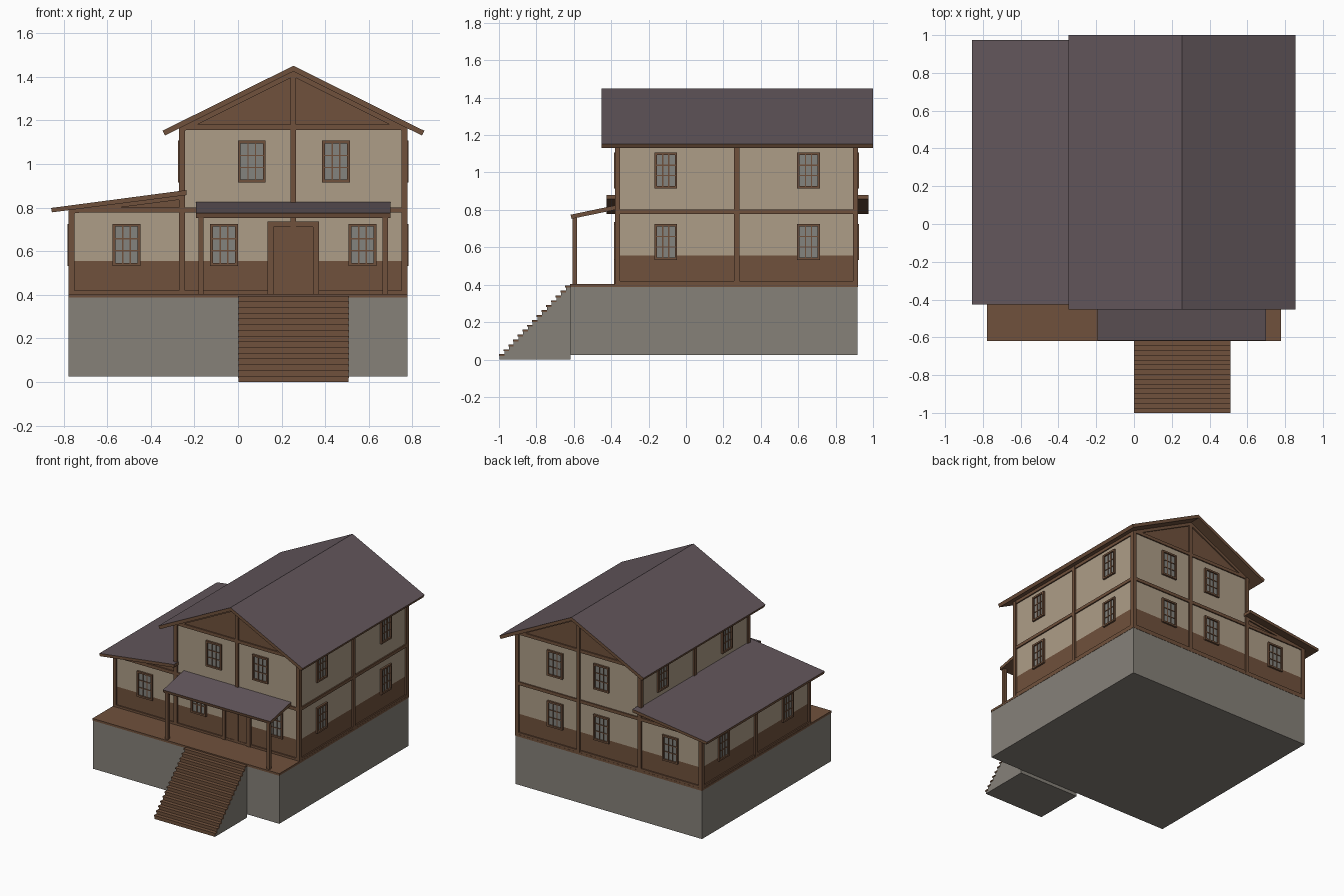
import bpy, bmesh
from mathutils import Matrix, Vector

if "Cube" in bpy.data.objects:
    bpy.data.objects.remove(bpy.data.objects["Cube"])


def material(name, r, g, b):
    lin = [((c / 255 + 0.055) / 1.055) ** 2.4 for c in (r, g, b)]
    m = bpy.data.materials.new(name)
    m.diffuse_color = (*lin, 1)
    m.use_nodes = True
    m.node_tree.nodes["Principled BSDF"].inputs["Base Color"].default_value = m.diffuse_color
    return m


WOOD = material("brown wood", 112, 81, 60)
PLASTER = material("cream plaster", 174, 157, 135)
ROOF = material("purple grey roof", 98, 86, 91)
STONE = material("grey stone", 134, 129, 121)
GLASS = material("window glass", 131, 131, 126)


def finish(name, bm, mats, rule=None):
    bmesh.ops.recalc_face_normals(bm, faces=bm.faces)
    bm.normal_update()
    if rule:
        for f in bm.faces:
            f.material_index = rule(f)
    me = bpy.data.meshes.new(name)
    bm.to_mesh(me)
    bm.free()
    for m in mats:
        me.materials.append(m)
    ob = bpy.data.objects.new(name, me)
    bpy.context.collection.objects.link(ob)
    return ob


def boxes(name, items, mat):
    """One object from many (x0, x1, y0, y1, z0, z1) boxes."""
    bm = bmesh.new()
    for x0, x1, y0, y1, z0, z1 in items:
        c = Vector(((x0 + x1) / 2, (y0 + y1) / 2, (z0 + z1) / 2))
        s = Matrix.Diagonal((x1 - x0, y1 - y0, z1 - z0, 1))
        bmesh.ops.create_cube(bm, size=1, matrix=Matrix.Translation(c) @ s)
    return finish(name, bm, [mat])


def prism(name, pts, axis, a, b, mats, rule=None, cuts=()):
    """Profile of (u, z) points extruded along x or y, cut at given heights."""
    bm = bmesh.new()
    put = (lambda u, z, t: (u, t, z)) if axis == 'y' else (lambda u, z, t: (t, u, z))
    vs = [bm.verts.new(put(u, z, a)) for u, z in pts]
    face = bm.faces.new(vs)
    ext = bmesh.ops.extrude_face_region(bm, geom=[face])['geom']
    bmesh.ops.translate(bm, vec=put(0, 0, b - a),
                        verts=[g for g in ext if isinstance(g, bmesh.types.BMVert)])
    for h in cuts:
        bmesh.ops.bisect_plane(bm, geom=bm.verts[:] + bm.edges[:] + bm.faces[:],
                               plane_co=(0, 0, h), plane_no=(0, 0, 1))
    return finish(name, bm, mats, rule)


# Wall planes: (axis of the normal, position, outward sign)
FRONT, BACK = ('y', -0.37, -1), ('y', 0.91, 1)
RIGHT, MAIN_LEFT, WING_LEFT = ('x', 0.768, 1), ('x', -0.26, -1), ('x', -0.767, -1)


def on_wall(wall, u0, u1, z0, z1, depth):
    axis, p, s = wall
    d0, d1 = sorted((p - s * 0.005, p + s * depth))
    return (u0, u1, d0, d1, z0, z1) if axis == 'y' else (d0, d1, u0, u1, z0, z1)


# Foundation and deck
boxes("foundation", [(-0.776, 0.776, -0.617, 0.918, 0.025, 0.39)], STONE)
boxes("deck", [(-0.778, 0.778, -0.62, 0.92, 0.388, 0.404)], WOOD)

# Stairs: stone block with wooden treads and risers
N, Y0, Y1, TOP = 15, -0.997, -0.617, 0.393
run, rise = (Y1 - Y0) / N, TOP / N
steps = [(Y1, 0), (Y0, 0)]
for i in range(N):
    steps += [(Y0 + i * run, (i + 1) * rise), (Y0 + (i + 1) * run, (i + 1) * rise)]
prism("stairs", steps, 'x', 0.003, 0.507, [STONE, WOOD],
      lambda f: 1 if f.normal.z > 0.5 or f.normal.y < -0.5 else 0)
boxes("stair_treads", [(0, 0.51, Y0 + i * run - 0.004, Y0 + (i + 1) * run,
                        (i + 1) * rise - 0.008, (i + 1) * rise + 0.002)
                       for i in range(N)], WOOD)


# Walls: brown dado below, plaster between, brown gable above
def banded(top):
    def rule(f):
        z = f.calc_center_median().z
        return 0 if z < 0.556 or z > top else 1
    return rule


prism("main_walls", [(-0.26, 0.4), (0.768, 0.4), (0.768, 1.17), (0.254, 1.43), (-0.26, 1.17)],
      'y', -0.37, 0.91, [WOOD, PLASTER], banded(1.165), (0.556, 1.165))
prism("wing_walls", [(-0.767, 0.4), (-0.25, 0.4), (-0.25, 0.862), (-0.767, 0.792)],
      'y', -0.37, 0.91, [WOOD, PLASTER], banded(0.79), (0.556, 0.79))

# Roofs: tiles on top, wood on edges and underside
tiles = lambda f: 1 if f.normal.z > 0.3 else 0
C = 0.254
prism("main_roof", [(C - 0.6, 1.152), (C, 1.45), (C + 0.6, 1.152), (C + 0.589, 1.13),
                    (C, 1.424), (C - 0.589, 1.13)], 'y', -0.452, 1.0, [WOOD, ROOF], tiles)
prism("wing_roof", [(-0.857, 0.798), (-0.236, 0.88), (-0.236, 0.857), (-0.853, 0.778)],
      'y', -0.425, 0.975, [WOOD, ROOF], tiles)
prism("porch_roof", [(-0.617, 0.774), (-0.365, 0.827), (-0.365, 0.803), (-0.612, 0.752)],
      'x', -0.193, 0.7, [WOOD, ROOF], tiles)
boxes("porch_posts", [(x - 0.012, x + 0.012, -0.606, -0.584, 0.4, 0.764)
                      for x in (-0.17, 0.675)], WOOD)

# Corner posts
posts = [(x - 0.014, x + 0.014, y - 0.014, y + 0.014, 0.4, top)
         for x, top in ((-0.256, 1.165), (0.764, 1.165), (-0.763, 0.79))
         for y in (-0.366, 0.906)]
boxes("corner_posts", posts, WOOD)

# Timber frame: sills, mid beams, top beams, middle posts
D = 0.009
beams = []
for w in (FRONT, BACK):
    beams += [on_wall(w, -0.77, 0.77, 0.4, 0.42, D),
              on_wall(w, -0.77, 0.77, 0.777, 0.801, D),
              on_wall(w, -0.26, 0.77, 1.156, 1.18, D),
              on_wall(w, C - 0.013, C + 0.013, 0.4, 1.42, D + 0.001)]
for w, low, high in ((RIGHT, 0.4, 1.165), (MAIN_LEFT, 0.85, 1.165), (WING_LEFT, 0.4, 0.79)):
    beams += [on_wall(w, 0.256, 0.286, low, high, D + 0.001),
              on_wall(w, -0.37, 0.91, high - 0.025, high, D)]
for w in (RIGHT, WING_LEFT):
    beams.append(on_wall(w, -0.37, 0.91, 0.4, 0.42, D))
beams.append(on_wall(RIGHT, -0.37, 0.91, 0.777, 0.801, D))
boxes("timber_beams", beams, WOOD)

# Sloping gable trims
for side, y0, y1 in (("front", -0.379, -0.365), ("back", 0.905, 0.919)):
    for s, hand in ((-1, "left"), (1, "right")):
        prism(f"{side}_gable_trim_{hand}",
              [(C, 1.426), (C + s * 0.522, 1.166), (C + s * 0.522, 1.14), (C, 1.4)],
              'y', y0, y1, [WOOD])
    prism(f"{side}_wing_trim", [(-0.777, 0.79), (-0.25, 0.858), (-0.25, 0.838), (-0.777, 0.77)],
          'y', y0, y1, [WOOD])

# Door with frame
boxes("door", [on_wall(FRONT, 0.16, 0.345, 0.404, 0.712, 0.006)], WOOD)
boxes("door_frame", [on_wall(FRONT, 0.135, 0.163, 0.404, 0.736, 0.016),
                     on_wall(FRONT, 0.343, 0.371, 0.404, 0.736, 0.016),
                     on_wall(FRONT, 0.163, 0.343, 0.71, 0.736, 0.016)], WOOD)

# Windows: glass plate, frame and 3 x 3 glazing bars
LOW, HIGH = 0.629, 1.011
spots = [(FRONT, -0.511, LOW), (FRONT, -0.064, LOW), (FRONT, 0.571, LOW),
         (FRONT, 0.063, HIGH), (FRONT, 0.449, HIGH),
         (BACK, -0.511, LOW), (BACK, 0.063, LOW), (BACK, 0.449, LOW),
         (BACK, 0.063, HIGH), (BACK, 0.449, HIGH)]
for y in (-0.108, 0.655):
    spots += [(RIGHT, y, LOW), (RIGHT, y, HIGH), (MAIN_LEFT, y, HIGH), (WING_LEFT, y, LOW)]
glass, frames, bars = [], [], []
H, T = 0.096, 0.013
for w, u, z in spots:
    W = 0.064 if w[0] == 'y' else 0.061
    glass.append(on_wall(w, u - W + 0.005, u + W - 0.005, z - H + 0.005, z + H - 0.005, 0.003))
    for s in (-1, 1):
        a, b = sorted((u + s * W, u + s * (W - T)))
        frames.append(on_wall(w, a, b, z - H, z + H, 0.014))
        a, b = sorted((z + s * H, z + s * (H - T)))
        frames.append(on_wall(w, u - W + T, u + W - T, a, b, 0.014))
        c = u + s * (W - T) / 3
        bars.append(on_wall(w, c - 0.003, c + 0.003, z - H + T, z + H - T, 0.008))
        c = z + s * (H - T) / 3
        bars.append(on_wall(w, u - W + T, u + W - T, c - 0.003, c + 0.003, 0.0075))
boxes("window_glass", glass, GLASS)
boxes("window_frames", frames, WOOD)
boxes("window_bars", bars, WOOD)
